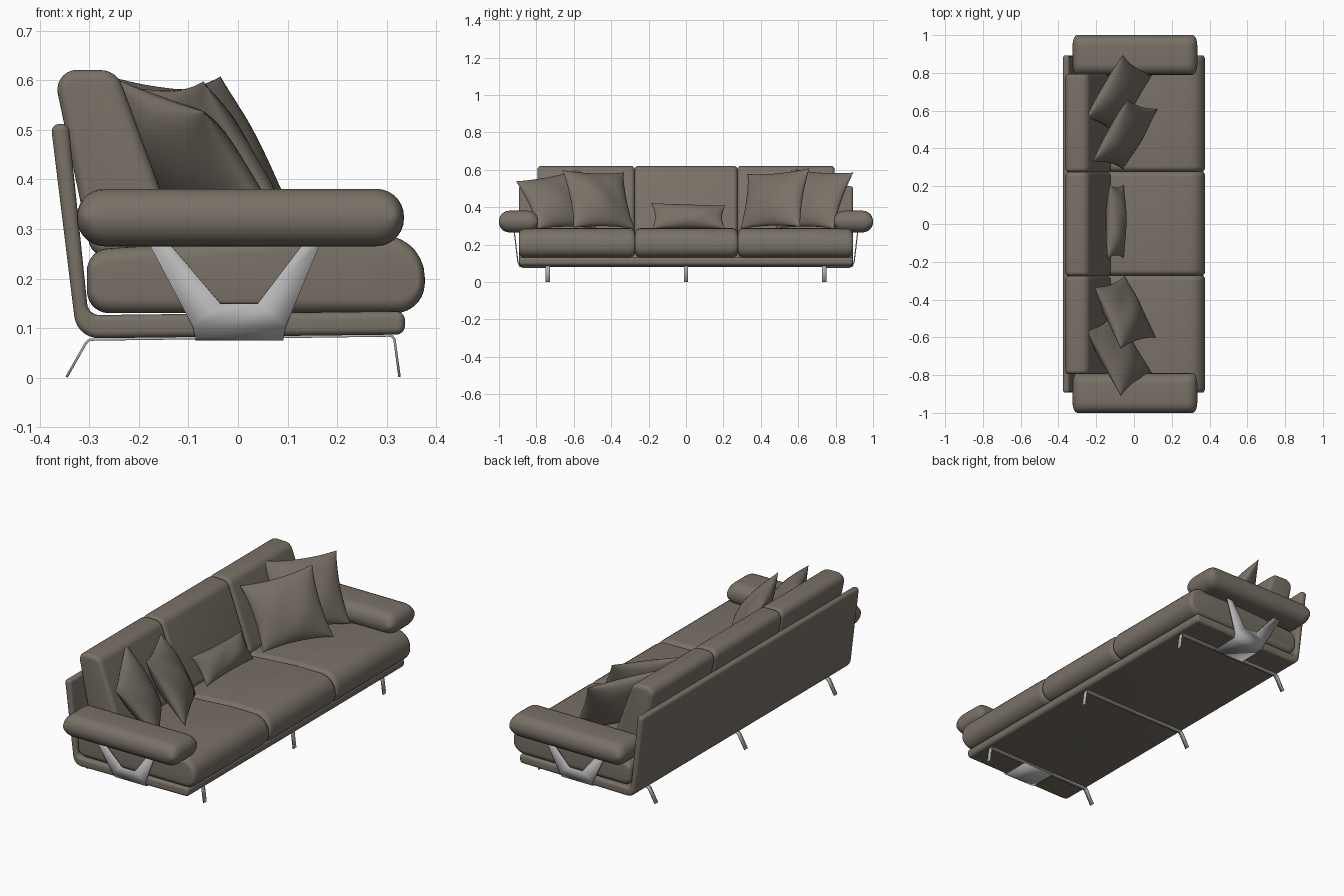
import bpy, bmesh, math
from mathutils import Vector

if "Cube" in bpy.data.objects:
    bpy.data.objects.remove(bpy.data.objects["Cube"])


def material(name, rgb):
    m = bpy.data.materials.new(name)
    m.diffuse_color = (*rgb, 1)
    m.use_nodes = True
    m.node_tree.nodes["Principled BSDF"].inputs["Base Color"].default_value = m.diffuse_color
    return m


FABRIC = material("taupe fabric", (0.19, 0.165, 0.135))
METAL = material("grey metal", (0.46, 0.46, 0.46))


def finish(bm, name, mat, angle=40):
    bmesh.ops.recalc_face_normals(bm, faces=bm.faces)
    me = bpy.data.meshes.new(name)
    bm.to_mesh(me)
    bm.free()
    me.materials.append(mat)
    ob = bpy.data.objects.new(name, me)
    bpy.context.collection.objects.link(ob)
    bpy.ops.object.select_all(action='DESELECT')
    ob.select_set(True)
    bpy.context.view_layer.objects.active = ob
    bpy.ops.object.shade_smooth_by_angle(angle=math.radians(angle))
    return ob


def rounded(poly, steps=7):
    """Counter-clockwise (x, z, radius) corners -> list of (point, outward normal)."""
    out = []
    for i, (x, z, r) in enumerate(poly):
        p = Vector((x, z))
        a = (p - Vector(poly[i - 1][:2])).normalized()
        b = (Vector(poly[(i + 1) % len(poly)][:2]) - p).normalized()
        na, nb = Vector((a.y, -a.x)), Vector((b.y, -b.x))
        turn = na.angle_signed(nb)
        s = 1 if a.cross(b) > 0 else -1
        d = r * math.tan(abs(turn) / 2)
        centre = p - a * d - na * r * s
        for k in range(steps + 1):
            n = na.slerp(nb, k / steps)
            out.append((centre + n * r * s, n))
    return out


def cushion(name, poly, y0, y1, r, kx=1.0):
    """Profile swept along y, with rounded ends of radius r."""
    prof = rounded(poly)
    bm = bmesh.new()
    arc = [math.radians(90 * k / 6) for k in range(7)]
    secs = [(y0 + r * (1 - math.sin(a)), r * (1 - math.cos(a))) for a in reversed(arc)]
    secs += [(y1 - r * (1 - math.sin(a)), r * (1 - math.cos(a))) for a in arc]
    rings = []
    for y, d in secs:
        rings.append([bm.verts.new((p.x - n.x * d * kx, y, p.y - n.y * d)) for p, n in prof])
    for A, B in zip(rings, rings[1:]):
        for i in range(len(A)):
            j = (i + 1) % len(A)
            bm.faces.new((A[i], A[j], B[j], B[i]))
    bm.faces.new(rings[0])
    bm.faces.new(rings[-1])
    return finish(bm, name, FABRIC)


def pillow(name, tl, tr, br, bl, thick, wave=0.0):
    """Pinched-corner pillow spanning four corners."""
    tl, tr, br, bl = map(Vector, (tl, tr, br, bl))
    nrm = (tr - tl).cross(bl - tl).normalized()
    N = 20
    bm = bmesh.new()
    grids = []
    for side in (1, -1):
        g = {}
        for i in range(N + 1):
            for j in range(N + 1):
                u = -math.cos(math.pi * i / N)
                v = -math.cos(math.pi * j / N)
                pu, pv = u * (1 - 0.09 * (1 - v * v)), v * (1 - 0.09 * (1 - u * u))
                s, t = (pu + 1) / 2, (pv + 1) / 2
                p = tl.lerp(tr, s).lerp(bl.lerp(br, s), t)
                full = max(0, (1 - u * u) * (1 - v * v))
                h = thick / 2 * full ** 0.55
                h += wave * full * math.sin(5 * u + 3 * v + side)
                g[i, j] = bm.verts.new(p + nrm * h * side)
        for i in range(N):
            for j in range(N):
                bm.faces.new((g[i, j], g[i + 1, j], g[i + 1, j + 1], g[i, j + 1]))
    bmesh.ops.remove_doubles(bm, verts=bm.verts, dist=0.0002)
    return finish(bm, name, FABRIC, 70)


def plate(name, verts, faces, thick):
    bm = bmesh.new()
    vs = [bm.verts.new(v) for v in verts]
    for f in faces:
        bm.faces.new([vs[i] for i in f])
    ob = finish(bm, name, METAL, 30)
    mod = ob.modifiers.new("thickness", 'SOLIDIFY')
    mod.thickness = thick
    mod.offset = 0
    return ob


# L-shaped base and back shell
cushion("base_and_back_shell", [
    (-0.325, 0.079, 0.05), (0.337, 0.087, 0.018), (0.337, 0.134, 0.018),
    (-0.302, 0.126, 0.025), (-0.342, 0.512, 0.0155), (-0.378, 0.512, 0.0155)],
    -0.893, 0.893, 0.014)

# seat and back cushions, three of each
for i, (a, b) in enumerate(((-0.893, -0.272), (-0.272, 0.277), (0.277, 0.893))):
    cushion(f"seat_cushion_{i + 1}", [
        (-0.305, 0.130, 0.045), (0.377, 0.130, 0.06),
        (0.377, 0.287, 0.085), (0.15, 0.288, 0.2), (-0.305, 0.258, 0.045)], a, b, 0.03, 0.5)
for i, (a, b) in enumerate(((-0.795, -0.275), (-0.275, 0.275), (0.275, 0.795))):
    cushion(f"back_cushion_{i + 1}", [
        (-0.295, 0.245, 0.035), (-0.108, 0.245, 0.035),
        (-0.245, 0.620, 0.045), (-0.374, 0.622, 0.04)], a, b, 0.022)

for s, side in ((-1, "left"), (1, "right")):
    # padded arm
    y0, y1 = sorted((s * 0.79, s * 1.0))
    cushion(f"{side}_arm", [
        (-0.325, 0.265, 0.056), (0.335, 0.265, 0.056),
        (0.335, 0.381, 0.056), (-0.325, 0.381, 0.056)], y0, y1, 0.055, 0.45)
    # forked arm bracket, folded under the base
    shape = [(-0.182, 0.275), (-0.142, 0.275), (-0.036, 0.15), (0.04, 0.15),
             (0.135, 0.275), (0.168, 0.275), (0.097, 0.105), (-0.092, 0.105)]
    vs = [(x, s * (0.898 + 0.12 * (z - 0.1)), z) for x, z in shape]
    for y, z in ((0.888, 0.083), (0.87, 0.078), (0.735, 0.078)):
        vs += [(0.092, s * y, z), (-0.086, s * y, z)]
    plate(f"{side}_arm_bracket", vs, [
        (0, 1, 2, 7), (7, 2, 3, 6), (3, 4, 5, 6),
        (7, 6, 8, 9), (9, 8, 10, 11), (11, 10, 12, 13)], 0.006)

# three bent strip legs running front to back
path = [(-0.346, 0.001), (-0.307, 0.07), (-0.300, 0.076), (-0.29, 0.077),
        (0.305, 0.085), (0.312, 0.083), (0.316, 0.076), (0.326, 0.001)]
for i, y in enumerate((-0.738, 0, 0.738)):
    vs = [(x, y + d, z) for x, z in path for d in (-0.012, 0.012)]
    plate(f"strip_leg_{i + 1}", vs,
          [(2 * k, 2 * k + 1, 2 * k + 3, 2 * k + 2) for k in range(len(path) - 1)], 0.005)

# scatter pillows: top inner, top outer, bottom outer, bottom inner
pillow("right_inner_pillow", (-0.22, 0.33, 0.575), (-0.035, 0.66, 0.608),
       (0.125, 0.61, 0.295), (-0.06, 0.29, 0.285), 0.13, 0.004)
pillow("right_outer_pillow", (-0.255, 0.56, 0.607), (-0.06, 0.895, 0.585),
       (0.095, 0.79, 0.285), (-0.11, 0.48, 0.285), 0.13, 0.003)
pillow("left_inner_pillow", (-0.21, -0.335, 0.585), (-0.07, -0.66, 0.598),
       (0.115, -0.60, 0.29), (-0.05, -0.275, 0.285), 0.13, 0.007)
pillow("left_outer_pillow", (-0.255, -0.56, 0.607), (-0.07, -0.91, 0.538),
       (0.095, -0.79, 0.285), (-0.11, -0.48, 0.285), 0.13, 0.004)
pillow("lumbar_pillow", (-0.14, -0.187, 0.422), (-0.13, 0.212, 0.408),
       (-0.055, 0.208, 0.287), (-0.055, -0.18, 0.287), 0.10, 0.003)
